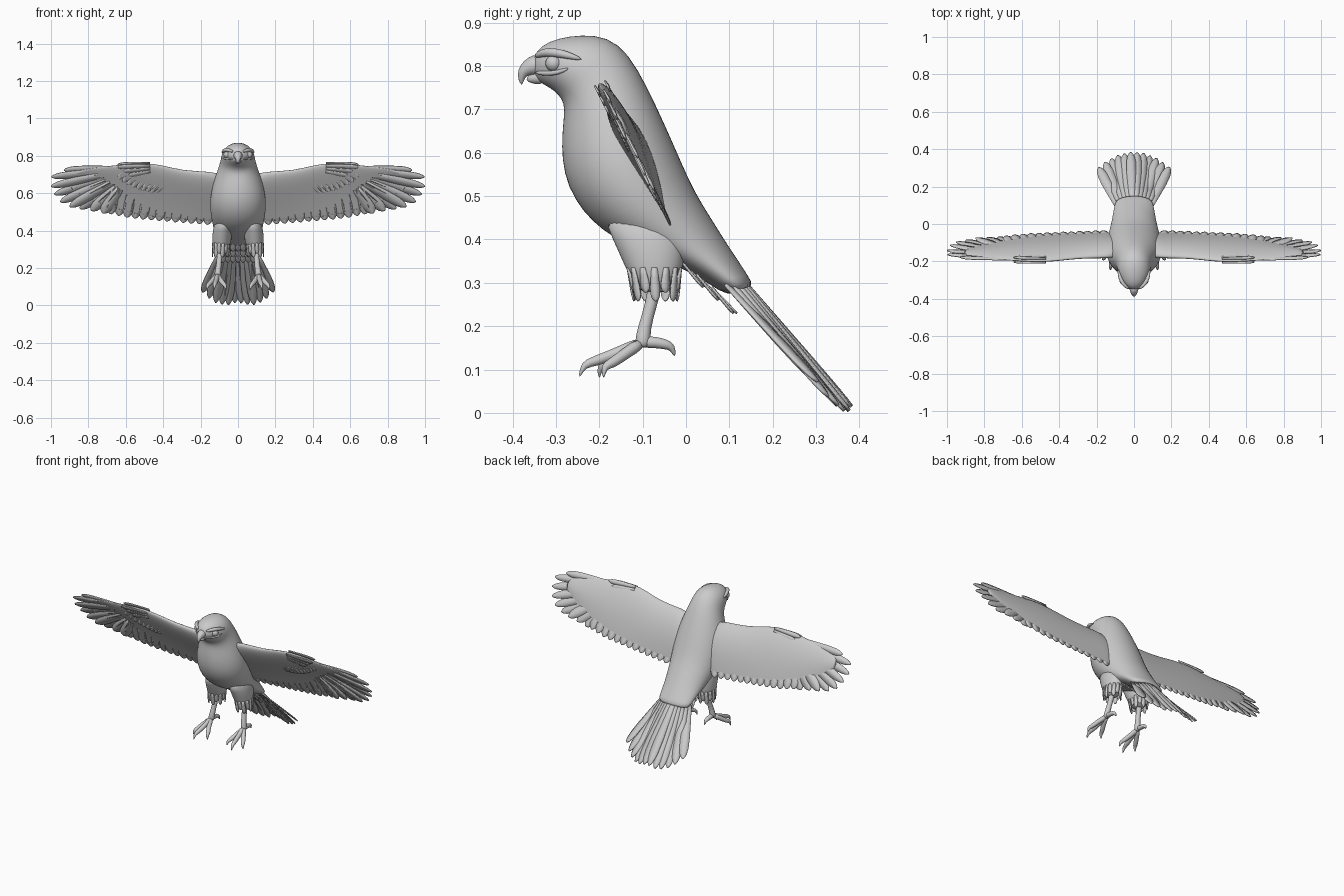
import bpy, bmesh, math
from mathutils import Vector as V

if "Cube" in bpy.data.objects:
    bpy.data.objects.remove(bpy.data.objects["Cube"])


def finish(name, bm, mirror=False, subsurf=0, solid=0):
    bmesh.ops.recalc_face_normals(bm, faces=bm.faces)
    me = bpy.data.meshes.new(name)
    bm.to_mesh(me)
    bm.free()
    ob = bpy.data.objects.new(name, me)
    bpy.context.collection.objects.link(ob)
    for p in me.polygons:
        p.use_smooth = True
    if solid:
        m = ob.modifiers.new("solid", 'SOLIDIFY')
        m.thickness = solid
        m.offset = 0
    if mirror:
        ob.modifiers.new("mirror", 'MIRROR')
    if subsurf:
        m = ob.modifiers.new("smooth", 'SUBSURF')
        m.levels = m.render_levels = subsurf
    return ob


def skin(bm, rings):
    """Bridge closed rings of points and cap both ends."""
    vs = [[bm.verts.new(p) for p in r] for r in rings]
    n = len(vs[0])
    for a, b in zip(vs, vs[1:]):
        for i in range(n):
            j = (i + 1) % n
            bm.faces.new((a[i], a[j], b[j], b[i]))
    bm.faces.new(vs[0])
    bm.faces.new(vs[-1])


def oval(fy, fz, by, bz, w, cx=0, n=24):
    """Oval ring through a front and a back point of the side view."""
    c = V((cx, (fy + by) / 2, (fz + bz) / 2))
    u = V((0, (by - fy) / 2, (bz - fz) / 2))
    return [c + u * math.cos(t) + V((w * math.sin(t), 0, 0))
            for t in (2 * math.pi * i / n for i in range(n))]


def tube(bm, pts, radii, n=12):
    pts = [V(p) for p in pts]
    rings = []
    for i, p in enumerate(pts):
        d = (pts[min(i + 1, len(pts) - 1)] - pts[max(i - 1, 0)]).normalized()
        a = V((1, 0, 0)) - d * d.x
        a = a.normalized() if a.length > .1 else V((0, 0, 1))
        b = d.cross(a)
        rings.append([p + (a * math.cos(t) + b * math.sin(t)) * radii[i]
                      for t in (2 * math.pi * k / n for k in range(n))])
    skin(bm, rings)


def feather(bm, p0, p1, w, nrm, ridge=.003):
    p0, p1 = V(p0), V(p1)
    side = (p1 - p0).cross(nrm).normalized()
    prev = None
    for t, k in ((0, .55), (.3, .8), (.6, 1), (.8, .97), (.9, .78), (.96, .5), (1, .12)):
        c = p0.lerp(p1, t)
        row = [bm.verts.new(c - side * w * k), bm.verts.new(c + nrm * ridge * k),
               bm.verts.new(c + side * w * k)]
        if prev:
            for i in (0, 1):
                bm.faces.new((prev[i], prev[i + 1], row[i + 1], row[i]))
        prev = row


def interp(table, x):
    for (a, b), (c, d) in zip(table, table[1:]):
        if x <= c:
            return b + (d - b) * (x - a) / (c - a)
    return table[-1][1]


# Body and head: one loft from the face down to the rump
bm = bmesh.new()
skin(bm, [oval(*r) for r in (
    (-.352, .772, -.354, .82, .02), (-.328, .757, -.333, .848, .05),
    (-.302, .742, -.297, .864, .072), (-.285, .722, -.24, .873, .087),
    (-.28, .70, -.18, .868, .091), (-.284, .665, -.132, .83, .097),
    (-.288, .615, -.09, .755, .122), (-.283, .55, -.05, .67, .145),
    (-.258, .49, -.015, .59, .152), (-.217, .44, .02, .51, .146),
    (-.17, .405, .06, .447, .135), (-.10, .37, .095, .39, .122),
    (-.02, .34, .125, .345, .113), (.05, .30, .142, .318, .105),
    (.10, .265, .16, .29, .10))])
finish("body", bm, subsurf=1)

# Hooked beak, upper and lower
bm = bmesh.new()
tube(bm, [(0, -.335, .803), (0, -.355, .800), (0, -.372, .791), (0, -.381, .776), (0, -.379, .756)],
     [.028, .024, .017, .010, .002])
tube(bm, [(0, -.33, .775), (0, -.352, .772), (0, -.368, .768)], [.02, .015, .004])
finish("beak", bm, subsurf=1)

# Eyes, brows and eye rims
bm = bmesh.new()
bmesh.ops.create_uvsphere(bm, u_segments=20, v_segments=12, radius=.019)
bmesh.ops.translate(bm, verts=bm.verts, vec=(.058, -.305, .806))
finish("eye", bm, mirror=True)
bm = bmesh.new()
tube(bm, [(.025, -.348, .822), (.05, -.33, .831), (.068, -.305, .832), (.08, -.27, .824), (.084, -.24, .815)],
     [.006, .010, .011, .009, .003])
tube(bm, [(.024, -.348, .785), (.052, -.325, .782), (.072, -.295, .784), (.082, -.27, .795)],
     [.004, .006, .006, .003])
finish("brow", bm, mirror=True, subsurf=1)

# Wing: tapered slab leaning back, then feathers on its plane
NRM = V((0, .894, .447))


def wing_point(x, z, off=0):
    return V((x, -.2 + (.76 - z) * .5, z)) + NRM * off


bm = bmesh.new()
rings = []
for x, zl, zt, th in ((.06, .705, .45, .042), (.15, .715, .45, .034), (.3, .722, .46, .028),
                      (.4, .75, .468, .026), (.5, .765, .48, .024), (.6, .757, .50, .02),
                      (.72, .743, .54, .013), (.83, .728, .585, .007), (.91, .705, .63, .003)):
    ring = []
    for i in range(24):
        a = 2 * math.pi * i / 24
        u = (1 - math.cos(a)) / 2
        off = th * math.sin(a) * (1.15 - u) ** .8 + .010 * math.sin(math.pi * u)
        ring.append(wing_point(x, zl + (zt - zl) * u, off))
    rings.append(ring)
skin(bm, rings)
finish("wing", bm, mirror=True, subsurf=1)

# Flight feathers along the trailing edge and the fingered tip
trail = ((.13, .43), (.3, .442), (.58, .467), (.72, .497))
bm = bmesh.new()
for i in range(13):
    x = .165 + .043 * i
    z = interp(trail, x)
    feather(bm, wing_point(x - .03, z + .17), wing_point(x, z, .001 * (i % 2)), .027, NRM)
tips = ((.725, .495), (.785, .507), (.845, .516), (.90, .529), (.95, .553),
        (.982, .592), (1.0, .638), (.997, .687), (.93, .722))
for i, (x, z) in enumerate(tips):
    t = i / 8
    feather(bm, wing_point(.62 + .05 * t, .64 + .095 * t), wing_point(x, z, .003 * (i % 3 - 1)),
            .031 - .011 * t, NRM)
finish("flight_feathers", bm, mirror=True, solid=.005)

# Covert feathers on both wing faces and the thumb feathers at the wrist
bm = bmesh.new()
for i in range(9):
    t = i / 8
    x, z = .44 + .20 * t, .61 + .07 * t * t
    for off in (.019 - .006 * t, -.010 + .003 * t):
        feather(bm, wing_point(x - .05, z + .05, off * .8), wing_point(x, z, off), .015, NRM)
for i in range(3):
    for off in (.014, -.012):
        feather(bm, wing_point(.47, .752 - .015 * i, off), wing_point(.645 - .03 * i, .745 - .022 * i, off),
                .014, NRM)
finish("wing_coverts", bm, mirror=True, solid=.004)

# Tail fan, arched down toward the edges
bm = bmesh.new()
for i in range(12):
    s = i / 5.5 - 1
    q = abs(s)
    tip = V((.188 * s, .381 - .08 * s * s, .022 - .11 * q + .158 * q * q))
    root = V((.088 * s, .115 - .02 * s * s, .325 - .03 * s * s))
    n = V((.3 * s, .72, .66)).normalized()
    feather(bm, root, tip + n * .003 * (i % 2), .026, n)
finish("tail_feathers", bm, solid=.006)

# Ragged under-tail feathers
bm = bmesh.new()
for j in range(3):
    for i in range(7):
        x = (i - 3) * .026
        y, z = .01 + .035 * j, .325 - .03 * j
        feather(bm, (x, y - .02, z + .025), (x * 1.05, y + .03 + .008 * (i % 2), z - .035),
                .013, V((0, -.6, -.8)))
finish("under_tail_feathers", bm, solid=.004)

# Feathered thighs with a ragged hem
bm = bmesh.new()
skin(bm, [oval(*r) for r in (
    (-.20, .46, 0, .47, .045, .075), (-.168, .40, .0, .40, .054, .083),
    (-.143, .34, -.004, .34, .051, .087), (-.122, .30, -.02, .30, .042, .092),
    (-.10, .275, -.045, .275, .022, .096))])
finish("thigh", bm, mirror=True, subsurf=1)
bm = bmesh.new()
for i in range(14):
    a = 2 * math.pi * i / 14
    c, s = math.cos(a), math.sin(a)
    feather(bm, (.09 + .045 * c, -.073 + .062 * s, .335),
            (.093 + .042 * c, -.07 + .05 * s, .258 + .02 * (i % 2)), .011, V((c, s, 0)))
finish("thigh_hem", bm, mirror=True, solid=.004)

# Legs, toes and claws
bm = bmesh.new()
tube(bm, [(.096, -.068, .31), (.099, -.08, .25), (.105, -.097, .195), (.11, -.1, .16), (.11, -.1, .15)],
     [.018, .014, .015, .02, .012])
for toe in (((.114, -.155, .14), (.122, -.21, .118), (.126, -.236, .113), (.127, -.246, .082)),
            ((.135, -.14, .137), (.155, -.172, .113), (.164, -.19, .107), (.167, -.19, .08)),
            ((.095, -.145, .137), (.076, -.178, .113), (.068, -.2, .107), (.065, -.2, .08)),
            ((.11, -.07, .163), (.109, -.047, .158), (.107, -.031, .152), (.105, -.026, .13))):
    tube(bm, [(.11, -.1, .163)] + list(toe), [.016, .013, .013, .009, .002])
finish("leg_and_foot", bm, mirror=True, subsurf=1)
